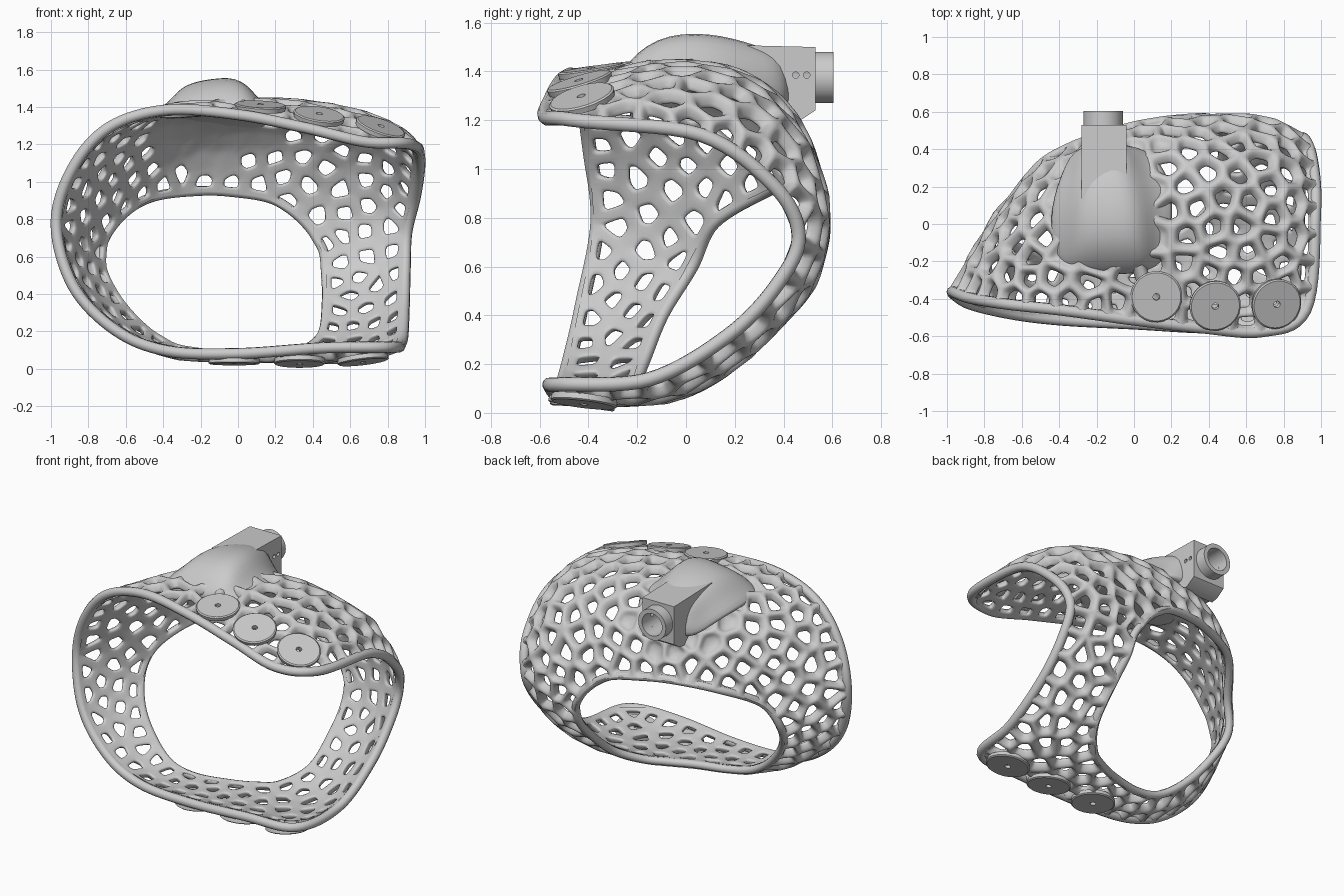
import bpy, bmesh, math, random
from mathutils import Vector, kdtree

if "Cube" in bpy.data.objects:
    bpy.data.objects.remove(bpy.data.objects["Cube"])

random.seed(7)

# Guide loops of the shell: left -> top -> right -> bottom
FRONT = [(-.96, -.37, .78), (-.87, -.40, 1.07), (-.68, -.43, 1.28), (-.38, -.46, 1.37), (0, -.51, 1.345),
         (.36, -.55, 1.275), (.68, -.57, 1.20), (.91, -.46, 1.19), (.96, .06, 1.13), (.94, .35, .93),
         (.895, .45, .73), (.885, .37, .54), (.88, .17, .33), (.865, -.15, .15), (.80, -.51, .13),
         (.45, -.55, .125), (0, -.53, .095), (-.38, -.51, .11), (-.65, -.48, .22), (-.87, -.43, .45)]
MIDDLE = [(-.85, -.18, .70), (-.75, -.08, .97), (-.57, .06, 1.16), (-.32, .17, 1.31), (.02, .20, 1.37),
          (.33, .20, 1.375), (.60, .20, 1.325), (.78, .32, 1.19), (.78, .45, 1.0), (.74, .53, .84),
          (.70, .51, .62), (.70, .40, .43), (.68, .19, .23), (.65, -.07, .09), (.55, -.30, .065),
          (.28, -.36, .07), (-.08, -.38, .07), (-.38, -.37, .095), (-.60, -.33, .21), (-.78, -.25, .43)]
BACK = [(-.73, .02, .60), (-.65, .11, .78), (-.47, .33, .91), (-.20, .45, .95), (0, .51, .94),
        (.17, .54, .91), (.28, .55, .85), (.37, .555, .77), (.42, .55, .70), (.46, .53, .62),
        (.47, .48, .50), (.475, .36, .37), (.45, .16, .19), (.33, .0, .10), (.20, -.08, .085),
        (.03, -.15, .085), (-.18, -.20, .09), (-.36, -.21, .13), (-.52, -.17, .24), (-.66, -.10, .41)]
LOOPS = [[Vector(p) for p in loop] for loop in (FRONT, MIDDLE, BACK)]

# Strap discs: centre and facing direction
DISCS = [(Vector(p), Vector(d).normalized()) for p, d in
         [((.12, -.39, 1.415), (.05, -.15, 1)), ((.435, -.44, 1.365), (.15, -.3, 1)),
          ((.765, -.43, 1.30), (.35, -.3, 1)), ((-.02, -.42, .025), (0, -.05, -1)),
          ((.33, -.43, .025), (0, -.15, -1)), ((.67, -.42, .035), (.12, -.12, -1))]]


def around(loop, u):
    """Closed smooth curve through the points of a loop, u in 0..1."""
    n = len(loop)
    f = (u % 1) * n
    i = int(f)
    t = f - i
    a, b, c, d = (loop[(i + k) % n] for k in (-1, 0, 1, 2))
    return b + (c - a) * (t / 2) + (a * 2 - b * 5 + c * 4 - d) * (t * t / 2) + (b * 3 - a - c * 3 + d) * (t ** 3 / 2)


def add_mesh(name, verts, faces):
    me = bpy.data.meshes.new(name)
    me.from_pydata([tuple(v) for v in verts], [], faces)
    bm = bmesh.new()
    bm.from_mesh(me)
    bmesh.ops.recalc_face_normals(bm, faces=bm.faces)
    bm.to_mesh(me)
    bm.free()
    ob = bpy.data.objects.new(name, me)
    bpy.context.collection.objects.link(ob)
    return ob


def smooth(ob, levels=0, angle=None):
    if levels:
        m = ob.modifiers.new("round", 'SUBSURF')
        m.levels = m.render_levels = levels
    if angle is None:
        ob.data.shade_smooth()
        return
    bpy.ops.object.select_all(action='DESELECT')
    ob.select_set(True)
    bpy.context.view_layer.objects.active = ob
    bpy.ops.object.shade_smooth_by_angle(angle=math.radians(angle))


def lathe(name, profile, loc, axis, seg=48):
    """Turn a closed (radius, height) profile around an axis."""
    q = Vector(axis).to_track_quat('Z', 'Y')
    n = len(profile)
    verts = [Vector(loc) + q @ Vector((r * math.cos(a), r * math.sin(a), h))
             for a in (2 * math.pi * s / seg for s in range(seg)) for r, h in profile]
    faces = [(s * n + k, s * n + (k + 1) % n, (s + 1) % seg * n + (k + 1) % n, (s + 1) % seg * n + k)
             for s in range(seg) for k in range(n)]
    smooth(add_mesh(name, verts, faces), 0, 35)


# Fine sampling grid of the shell surface
NU, NV = 480, 70
grid = []
for i in range(NU):
    a, b, c = (around(loop, i / NU) for loop in LOOPS)
    for j in range(NV + 1):
        t = j / NV
        grid.append(a * ((1 - t) * (1 - 2 * t)) + b * (4 * t * (1 - t)) + c * (t * (2 * t - 1)))


def gid(i, j):
    return (i % NU) * (NV + 1) + j


def normal(k):
    i, j = divmod(k, NV + 1)
    du = grid[gid(i + 1, j)] - grid[gid(i - 1, j)]
    dv = grid[gid(i, min(j + 1, NV))] - grid[gid(i, max(j - 1, 0))]
    return du.cross(dv).normalized()


# Evenly scattered cell centres, relaxed a few times
seeds = []
for k in random.sample(range(len(grid)), 6000):
    if all((grid[k] - s).length_squared > .113 ** 2 for s in seeds):
        seeds.append(grid[k])
for step in range(5):
    kd = kdtree.KDTree(len(seeds))
    for i, s in enumerate(seeds):
        kd.insert(s, i)
    kd.balance()
    label = [kd.find(p)[1] for p in grid]
    if step < 4:
        total = [Vector() for _ in seeds]
        count = [0] * len(seeds)
        for p, l in zip(grid, label):
            total[l] += p
            count[l] += 1
        seeds = [t / max(c, 1) for t, c in zip(total, count)]

# Cell corners are where three cells meet, or two cells meet a rim
corners, cells = [], [set() for _ in seeds]


def corner(ks):
    p = sum((grid[k] for k in ks), Vector()) / len(ks)
    idx = next((i for i, c in enumerate(corners) if (c[0] - p).length < .022), len(corners))
    if idx == len(corners):
        corners.append((p, normal(ks[0])))
    for k in ks:
        cells[label[k]].add(idx)


for i in range(NU):
    for j in (0, NV):
        pair = (gid(i, j), gid(i + 1, j))
        if label[pair[0]] != label[pair[1]]:
            corner(pair)
    for j in range(NV):
        q = (gid(i, j), gid(i + 1, j), gid(i + 1, j + 1), gid(i, j + 1))
        for tri in (q[:3], (q[0], q[2], q[3])):
            if len({label[k] for k in tri}) == 3:
                corner(tri)

# Sort each cell into a polygon and add a shared midpoint on every side
polys, halves = [], {}
for cell in cells:
    if len(cell) < 3:
        continue
    ids = list(cell)
    mid = sum((corners[i][0] for i in ids), Vector()) / len(ids)
    up = sum((corners[i][1] for i in ids), Vector()).normalized()
    ex = up.orthogonal().normalized()
    ey = up.cross(ex)
    ids.sort(key=lambda i: math.atan2((corners[i][0] - mid).dot(ey), (corners[i][0] - mid).dot(ex)))
    ring = []
    for a, b in zip(ids, ids[1:] + ids[:1]):
        key = (min(a, b), max(a, b))
        if key not in halves:
            halves[key] = len(corners)
            corners.append(((corners[a][0] + corners[b][0]) / 2, (corners[a][1] + corners[b][1]).normalized()))
        ring += [a, halves[key]]
    polys.append((mid, ring))

# Lattice shell: rounded struts outside, smooth face with smaller openings inside
verts = [p + n * .040 for p, n in corners] + [p - n * .016 for p, n in corners]
faces, nc = [], len(corners)
for mid, ids in polys:
    solid = -.42 < mid.x < .17 and -.2 < mid.y < .44 and mid.z > 1.1   # closed under the mount
    rings = [ids]
    for pull, h in ((.25, .033), (.45, .004), (.52, -.016)):
        rings.append(range(len(verts), len(verts) + len(ids)))
        verts += [corners[i][0].lerp(mid, pull) + corners[i][1] * h for i in ids]
    rings.append([i + nc for i in ids])
    for r in range(4):
        if solid and r == 2:
            faces += [tuple(rings[2]), tuple(rings[3])[::-1]]
            continue
        a, b = rings[r], rings[r + 1]
        for k in range(len(ids)):
            m = (k + 1) % len(ids)
            faces.append((a[k], a[m], b[m], b[k]))
# press the lattice flat under each strap disc
for v in verts:
    for loc, axis in DISCS:
        d = (v - loc).dot(axis)
        if -.012 < d < .1 and (v - loc - axis * d).length < .15:
            v -= axis * (d + .012)
smooth(add_mesh("lattice_shell", verts, faces), 1)

# Rounded rims around both openings, flush with the inner face
for name, row, r in (("front_rim", 0, .03), ("back_rim", NV, .026)):
    cu = bpy.data.curves.new(name, 'CURVE')
    cu.dimensions = '3D'
    cu.bevel_depth, cu.bevel_resolution = r, 3
    sp = cu.splines.new('POLY')
    sp.points.add(159)
    for i, pt in enumerate(sp.points):
        k = gid(i * 3, row)
        pt.co = (*(grid[k] + normal(k) * (r - .016)), 1)
    sp.use_cyclic_u = True
    sp.use_smooth = True
    bpy.context.collection.objects.link(bpy.data.objects.new(name, cu))

# Strap discs with a centre hole, three on top and three below
for i, (loc, axis) in enumerate(DISCS):
    lathe(f"strap_disc_{i + 1}", [(.018, -.03), (.018, 0), (.13, 0), (.138, -.006), (.134, -.03)], loc, axis)

# Fairing that blends the socket into the shell: y, base left/right, top left/right, base z, top z
sections = [(-.28, -.42, .16, -.33, .06, 1.36, 1.40), (-.13, -.52, .26, -.29, .04, 1.36, 1.56),
            (.10, -.52, .30, -.30, .02, 1.36, 1.57), (.28, -.44, .27, -.29, -.03, 1.31, 1.52),
            (.44, -.33, .08, -.28, -.04, 1.22, 1.46)]
fv, ff = [], []
for y, bl, br, tl, tr, zb, zt in sections:
    zm = zb + (zt - zb) * .3
    fv += [(bl, y, zb - .04), (bl * .35 + tl * .65, y, zm), (tl, y, zt - .04), ((tl + tr) / 2, y, zt - .01),
           (tr, y, zt), (br * .35 + tr * .65, y, zm), (br, y, zb), ((bl + br) / 2, y, zb)]
for s in range(len(sections) - 1):
    ff += [(s * 8 + k, s * 8 + (k + 1) % 8, s * 8 + 8 + (k + 1) % 8, s * 8 + 8 + k) for k in range(8)]
ff += [tuple(range(8)), tuple(range(len(fv) - 8, len(fv)))]
smooth(add_mesh("mount_fairing", fv, ff), 2)

# Socket box, bored at the back and drilled from the side
side = [(.12, 1.40), (.28, 1.33), (.42, 1.19), (.47, 1.20), (.53, 1.24), (.53, 1.50), (.12, 1.51)]
n = len(side)
box = add_mesh("socket_box", [(x, y, z) for x in (-.28, -.04) for y, z in side],
               [tuple(range(n)), tuple(range(n, 2 * n))] +
               [(k, (k + 1) % n, n + (k + 1) % n, n + k) for k in range(n)])
for name, r, depth, loc, rot in (("bore_cutter", .076, .3, (-.165, .5, 1.375), (math.pi / 2, 0, 0)),
                                 ("screw_cutter_1", .013, .2, (-.06, .45, 1.385), (0, math.pi / 2, 0)),
                                 ("screw_cutter_2", .013, .2, (-.06, .495, 1.385), (0, math.pi / 2, 0))):
    bpy.ops.mesh.primitive_cylinder_add(vertices=32, radius=r, depth=depth, location=loc, rotation=rot)
    cutter = bpy.context.object
    cutter.name = name
    cutter.hide_render = True
    cutter.display_type = 'WIRE'
    m = box.modifiers.new(name, 'BOOLEAN')
    m.operation, m.object, m.solver = 'DIFFERENCE', cutter, 'EXACT'
smooth(box, 0, 30)

# Round collar on the back of the socket
lathe("socket_collar", [(.076, -.02), (.076, .075), (.105, .075), (.105, -.02)], (-.165, .53, 1.375), (0, 1, 0))
